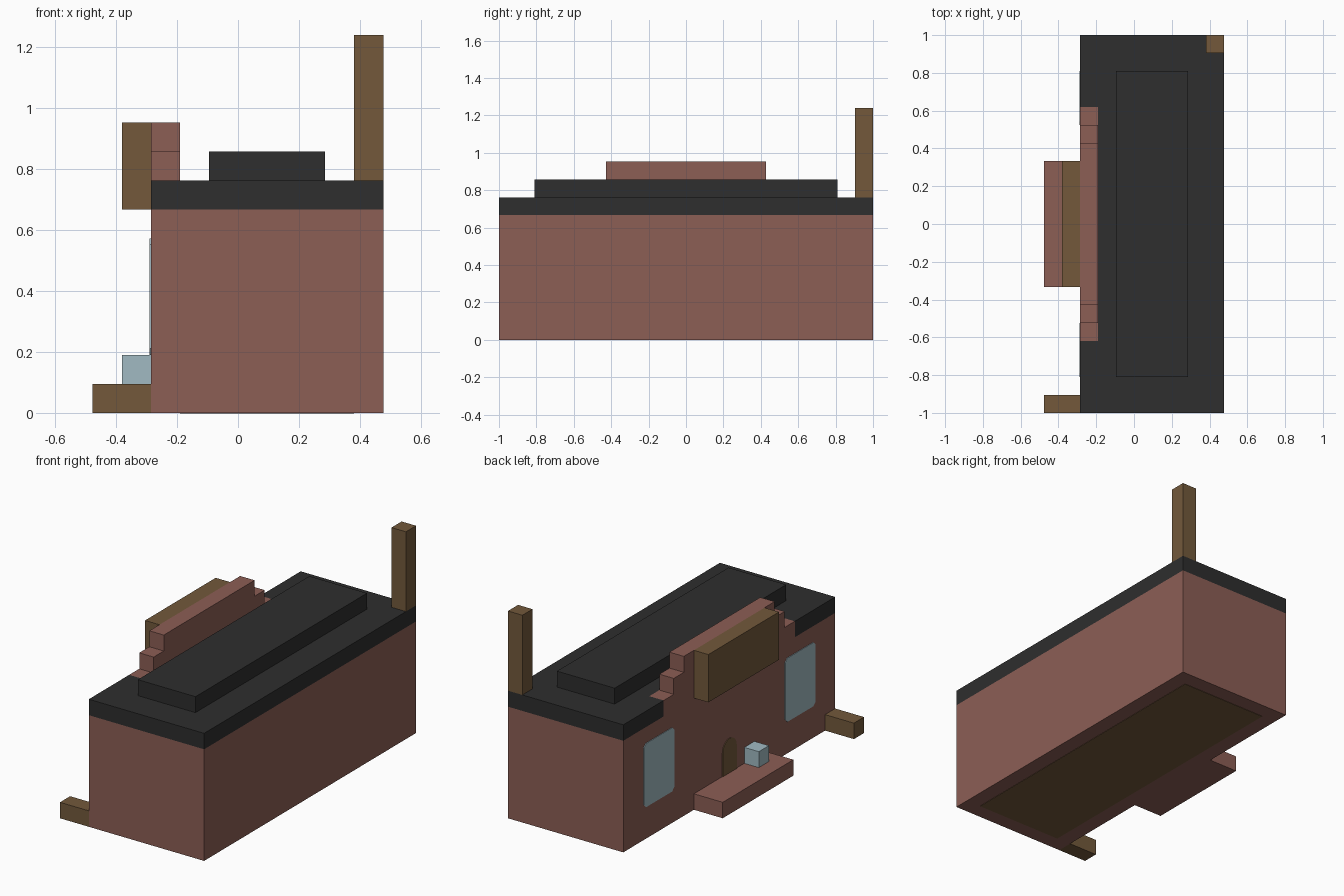
import bpy, bmesh, math
from mathutils import Vector

if "Cube" in bpy.data.objects:
    bpy.data.objects.remove(bpy.data.objects["Cube"], do_unlink=True)

U = 2 / 21                       # one building block
WALL = -3 * U                    # facade plane, facing -x
EAST = 5 * U


def material(name, rgb):
    lin = [((c / 255 + 0.055) / 1.055) ** 2.4 for c in rgb] + [1]
    m = bpy.data.materials.new(name)
    m.use_nodes = True
    m.diffuse_color = lin
    m.node_tree.nodes["Principled BSDF"].inputs["Base Color"].default_value = lin
    return m


brick = material("brick", (140, 94, 85))
wood = material("wood", (115, 89, 59))
slate = material("slate", (46, 46, 46))
glass = material("pale_glass", (161, 186, 194))


def prism(name, points, extrude, mat):
    """Extrude a flat outline along a vector."""
    bm = bmesh.new()
    face = bm.faces.new([bm.verts.new(p) for p in points])
    out = bmesh.ops.extrude_face_region(bm, geom=[face])
    moved = [v for v in out["geom"] if isinstance(v, bmesh.types.BMVert)]
    bmesh.ops.translate(bm, verts=moved, vec=Vector(extrude))
    if not any(len(f.verts) == len(points) and f is face for f in bm.faces):
        bm.faces.new(face.verts)
    bmesh.ops.recalc_face_normals(bm, faces=bm.faces)
    mesh = bpy.data.meshes.new(name)
    bm.to_mesh(mesh)
    bm.free()
    mesh.materials.append(mat)
    ob = bpy.data.objects.new(name, mesh)
    bpy.context.collection.objects.link(ob)
    return ob


def box(name, x, y, z, mat):
    outline = [(x[0], y[0], z[0]), (x[1], y[0], z[0]),
               (x[1], y[1], z[0]), (x[0], y[1], z[0])]
    return prism(name, outline, (0, 0, z[1] - z[0]), mat)


def facade_plate(name, outline, mat):
    """Thin plate on the facade from (y, z) points."""
    return prism(name, [(WALL + 0.001, y, z) for y, z in outline], (-0.005, 0, 0), mat)


# Main hall and its floor
box("brick_hall", (WALL, EAST), (-1, 1), (0, 7 * U), brick)
box("floor_panel", (WALL + U, EAST - U), (-1 + U, 1 - U), (-0.002, 0.004), wood)

# Flat roof, notched where the stepped parapet stands
notch = 6.5 * U
roof = [(EAST, -1), (EAST, 1), (WALL, 1), (WALL, notch), (WALL + U, notch),
        (WALL + U, -notch), (WALL, -notch), (WALL, -1)]
prism("flat_roof", [(x, y, 7 * U) for x, y in roof], (0, 0, U), slate)
box("raised_roof", (-U, 3 * U), (-8.5 * U, 8.5 * U), (8 * U, 9 * U), slate)

# Stepped parapet over the facade
half = [(6.5, 7), (6.5, 8), (5.5, 8), (5.5, 9), (4.5, 9), (4.5, 10)]
steps = half + [(-y, z) for y, z in reversed(half)]
prism("stepped_parapet", [(WALL, y * U, z * U) for y, z in steps], (U, 0, 0), brick)

# Signboard, porch slab, chimney, corner beam and lamp
box("signboard", (WALL - U, WALL), (-3.5 * U, 3.5 * U), (7 * U, 10 * U), wood)
box("porch_slab", (WALL - 2 * U, WALL), (-3.5 * U, 3.5 * U), (0, U), brick)
box("chimney_post", (EAST - U, EAST), (1 - U, 1), (8 * U, 13 * U), wood)
box("corner_beam", (WALL - 2 * U, WALL), (-1, -1 + U), (0, U), wood)
box("glass_block", (WALL - U, WALL), (-2.5 * U, -1.5 * U), (U, 2 * U), glass)

# Windows with clipped corners
c = 0.02
for side, name in ((1, "rear_window"), (-1, "front_window")):
    a, b, lo, hi = 5.5 * U, 8.5 * U, 2 * U, 6 * U
    outline = [(a + c, lo), (b - c, lo), (b, lo + c), (b, hi - c),
               (b - c, hi), (a + c, hi), (a, hi - c), (a, lo + c)]
    facade_plate(name, [(side * y, z) for y, z in outline], glass)

# Arched door
r = 0.066
arch = [(r * math.cos(i * math.pi / 12), 0.235 + r * math.sin(i * math.pi / 12))
        for i in range(13)]
facade_plate("arched_door", [(r, U)] + arch + [(-r, U)], wood)
